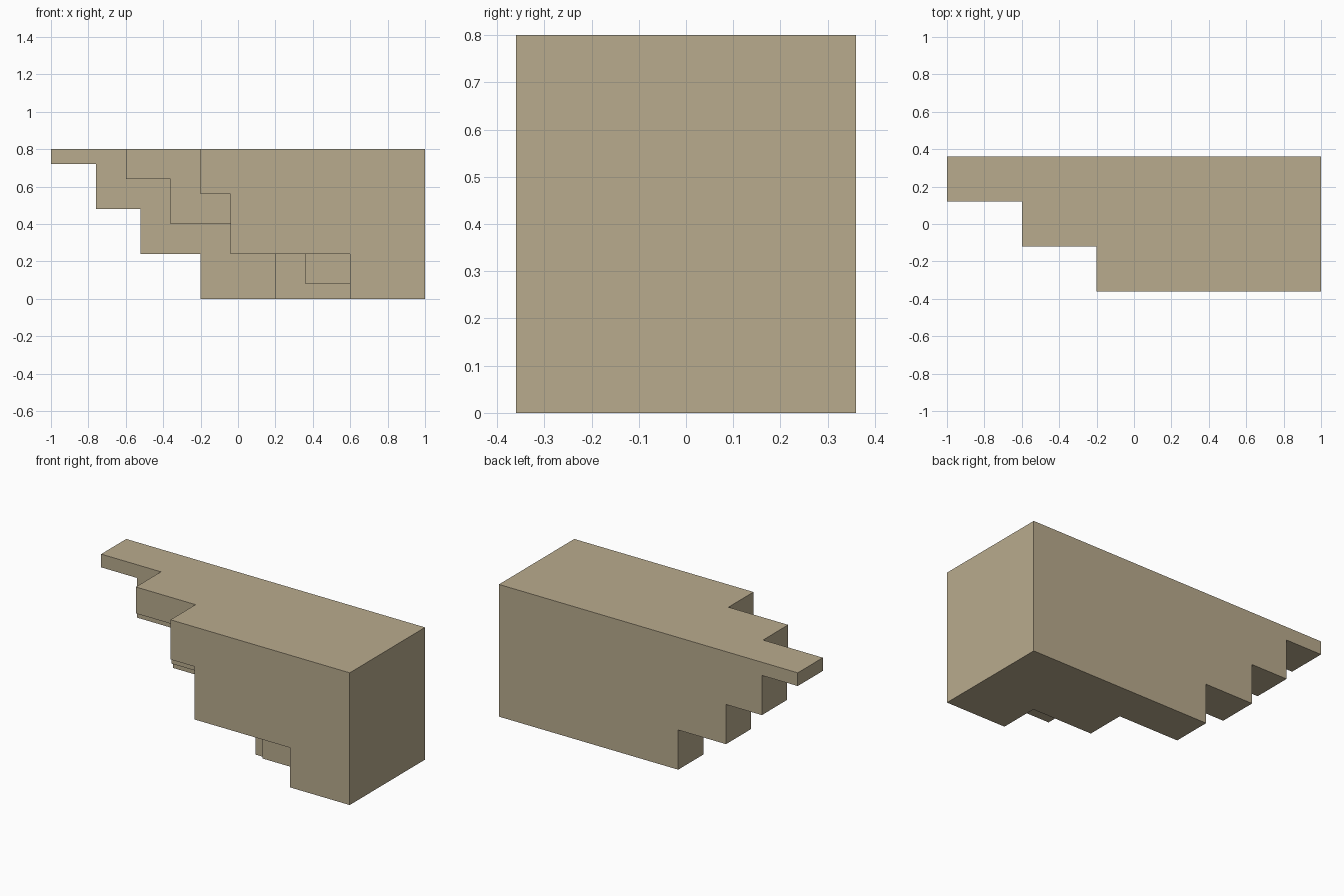
import bpy, bmesh, math
from mathutils import Vector

if "Cube" in bpy.data.objects:
    bpy.data.objects.remove(bpy.data.objects["Cube"])

U = 0.08                      # block module
NX, NY, NZ = 25, 9, 10        # overall size in modules
START = Vector((-1.0, -0.36, 0.0))

# Underside stair profile of each slab: (first x module, lowest z module)
FRONT = [(10, 7), (12, 3), (20, 0)]
MIDDLE = [(5, 8), (8, 5), (12, 3), (15, 0)]
BACK = [(0, 9), (3, 6), (6, 3), (10, 0)]
SLABS = [FRONT, MIDDLE, BACK]  # each three modules deep


def solid(i, j, k):
    """True where the stepped body is filled."""
    if not (0 <= i < NX and 0 <= j < NY and 0 <= k < NZ):
        return False
    # small recessed block under the front slab
    if 17 <= i < 20 and 1 <= j < 3 and 1 <= k < 3:
        return True
    return any(i >= x and k >= z for x, z in SLABS[j // 3])


# Emit only the outer faces, so the slabs join into one clean shell
bm = bmesh.new()
verts = {}


def vert(p):
    key = tuple(p)
    if key not in verts:
        verts[key] = bm.verts.new(START + Vector(key) * U)
    return verts[key]


for i in range(NX):
    for j in range(NY):
        for k in range(NZ):
            if not solid(i, j, k):
                continue
            for axis in range(3):
                for side in (0, 1):
                    n = [i, j, k]
                    n[axis] += 2 * side - 1
                    if solid(*n):
                        continue
                    quad = []
                    for a, b in ((0, 0), (1, 0), (1, 1), (0, 1)):
                        p = [i, j, k]
                        p[axis] += side
                        p[(axis + 1) % 3] += a
                        p[(axis + 2) % 3] += b
                        quad.append(vert(p))
                    bm.faces.new(quad if side else quad[::-1])

# Merge the modules into large flat faces
bmesh.ops.dissolve_limit(bm, angle_limit=math.radians(1),
                         verts=bm.verts[:], edges=bm.edges[:])
mesh = bpy.data.meshes.new("stepped_body")
bm.to_mesh(mesh)
bm.free()

# Single sandstone colour
stone = bpy.data.materials.new("sandstone")
stone.diffuse_color = (0.485, 0.407, 0.27, 1.0)
stone.use_nodes = True
stone.node_tree.nodes["Principled BSDF"].inputs["Base Color"].default_value = stone.diffuse_color
mesh.materials.append(stone)
body = bpy.data.objects.new("stepped_body", mesh)
bpy.context.collection.objects.link(body)
